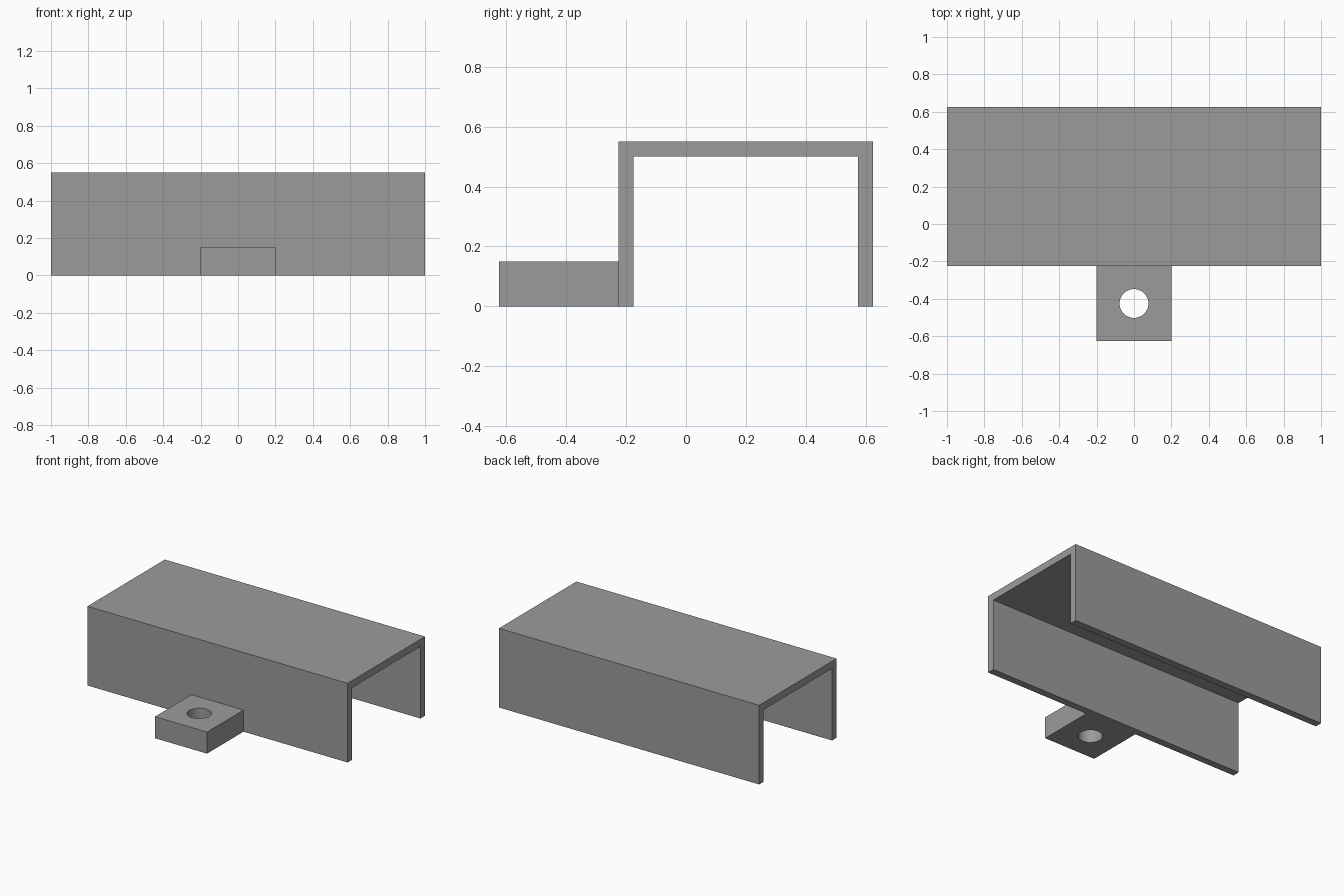
import bpy, bmesh, math
from mathutils import Vector

if "Cube" in bpy.data.objects:
    bpy.data.objects.remove(bpy.data.objects["Cube"])

grey = bpy.data.materials.new("mid_grey")
grey.diffuse_color = (0.33, 0.33, 0.33, 1)
grey.use_nodes = True
grey.node_tree.nodes["Principled BSDF"].inputs["Base Color"].default_value = grey.diffuse_color


def prism(name, points, direction):
    """Extrude a closed planar outline along a vector."""
    bm = bmesh.new()
    face = bm.faces.new([bm.verts.new(p) for p in points])
    new = bmesh.ops.extrude_face_region(bm, geom=[face])["geom"]
    bmesh.ops.translate(bm, vec=Vector(direction),
                        verts=[v for v in new if isinstance(v, bmesh.types.BMVert)])
    bmesh.ops.recalc_face_normals(bm, faces=bm.faces)
    mesh = bpy.data.meshes.new(name)
    bm.to_mesh(mesh)
    bm.free()
    mesh.materials.append(grey)
    obj = bpy.data.objects.new(name, mesh)
    bpy.context.collection.objects.link(obj)
    return obj


# Inverted U channel, open underneath and at both ends
front, back, top, wall = -0.225, 0.625, 0.55, 0.05
outline = [(front, 0), (front, top), (back, top), (back, 0),
           (back - wall, 0), (back - wall, top - wall),
           (front + wall, top - wall), (front + wall, 0)]
prism("channel", [(-1, y, z) for y, z in outline], (2, 0, 0))

# Mounting tab on the front wall
tab = prism("mounting_tab", [(-0.2, -0.625, 0), (0.2, -0.625, 0),
                             (0.2, front, 0), (-0.2, front, 0)], (0, 0, 0.15))

# Round bolt hole through the tab
circle = [(0.077 * math.cos(a), -0.425 + 0.077 * math.sin(a), -0.1)
          for a in (2 * math.pi * i / 64 for i in range(64))]
cutter = prism("hole_cutter", circle, (0, 0, 0.4))
cutter.hide_render = True
cutter.hide_set(True)
cut = tab.modifiers.new("bolt_hole", "BOOLEAN")
cut.operation = "DIFFERENCE"
cut.solver = "EXACT"
cut.object = cutter

# Apply the cut, then smooth the hole wall only
bpy.context.view_layer.objects.active = tab
tab.select_set(True)
bpy.ops.object.modifier_apply(modifier=cut.name)
bpy.data.objects.remove(cutter)
bpy.ops.object.shade_smooth_by_angle(angle=math.radians(30))
